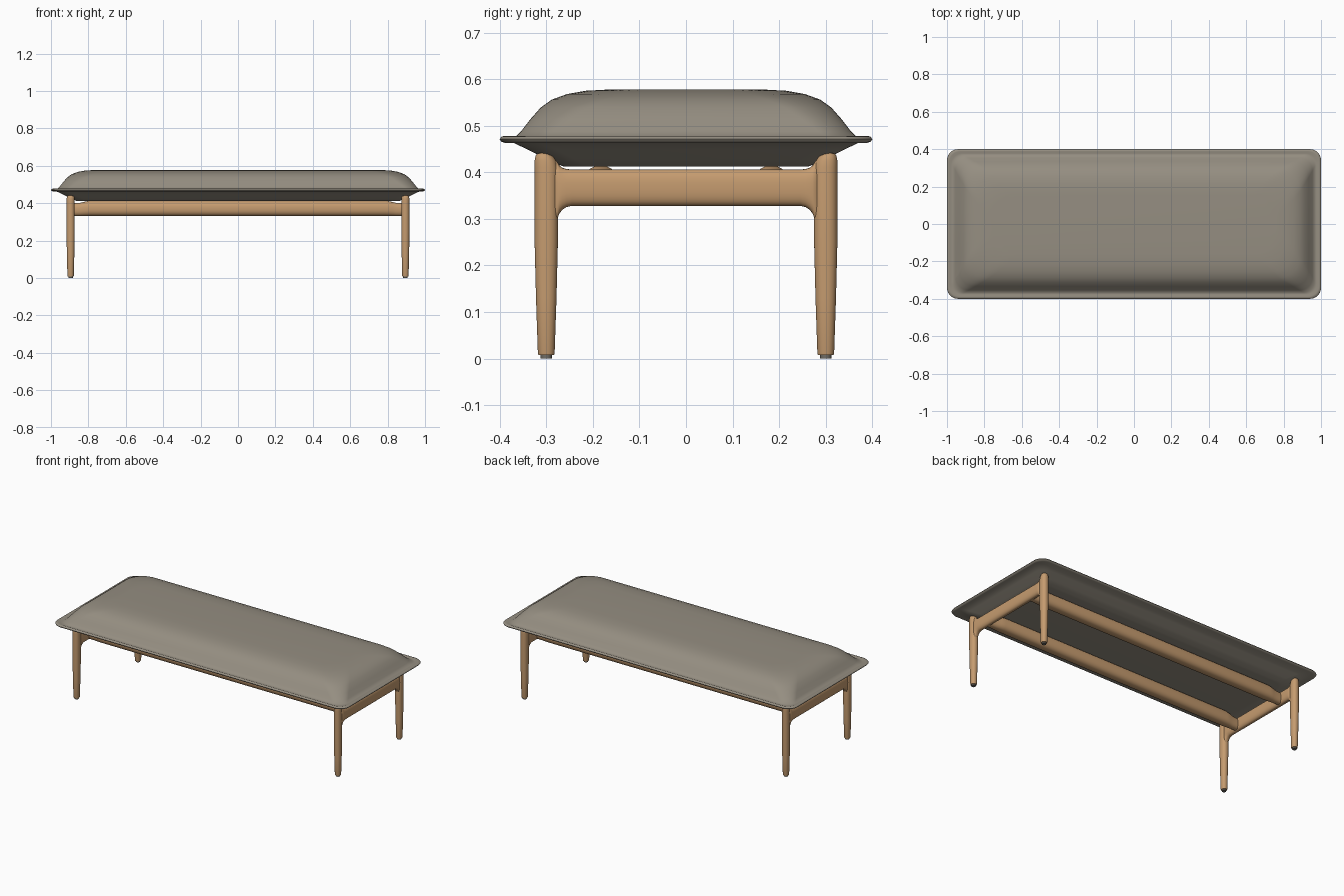
import bpy, bmesh, math

if "Cube" in bpy.data.objects:
    bpy.data.objects.remove(bpy.data.objects["Cube"])


def material(name, rgb):
    m = bpy.data.materials.new(name)
    m.use_nodes = True
    m.diffuse_color = (*rgb, 1)
    m.node_tree.nodes["Principled BSDF"].inputs["Base Color"].default_value = (*rgb, 1)
    return m


WOOD = material("oak wood", (0.56, 0.33, 0.16))
FABRIC = material("grey fabric", (0.30, 0.27, 0.22))
GLIDE = material("grey glide", (0.16, 0.15, 0.13))


def loft(name, rings, mat, angle=50):
    """Skin a list of closed rings and cap both ends."""
    bm = bmesh.new()
    loops = [[bm.verts.new(p) for p in ring] for ring in rings]
    for low, high in zip(loops, loops[1:]):
        for i in range(len(low)):
            j = (i + 1) % len(low)
            bm.faces.new((low[i], low[j], high[j], high[i]))
    bm.faces.new(loops[0])
    bm.faces.new(loops[-1])
    bmesh.ops.recalc_face_normals(bm, faces=bm.faces)
    mesh = bpy.data.meshes.new(name)
    bm.to_mesh(mesh)
    bm.free()
    mesh.materials.append(mat)
    ob = bpy.data.objects.new(name, mesh)
    bpy.context.collection.objects.link(ob)
    bpy.ops.object.select_all(action="DESELECT")
    ob.select_set(True)
    bpy.context.view_layer.objects.active = ob
    bpy.ops.object.shade_smooth_by_angle(angle=math.radians(angle))


def oval(u0, u1, v0, v1, power, steps=32):
    """Superellipse filling the given box."""
    pts = []
    for k in range(steps):
        c, s = math.cos(2 * math.pi * k / steps), math.sin(2 * math.pi * k / steps)
        cu = math.copysign(abs(c) ** (2 / power), c)
        sv = math.copysign(abs(s) ** (2 / power), s)
        pts.append(((u0 + u1 + (u1 - u0) * cu) / 2, (v0 + v1 + (v1 - v0) * sv) / 2))
    return pts


# Leg sections: height, inner y, outer y, half thickness in x
leg = [(0.008, 0.283, 0.317, 0.016), (0.012, 0.282, 0.318, 0.017),
       (0.13, 0.278, 0.322, 0.020), (0.25, 0.275, 0.325, 0.022),
       (0.41, 0.275, 0.325, 0.022), (0.425, 0.279, 0.325, 0.021),
       (0.435, 0.286, 0.323, 0.019), (0.440, 0.293, 0.319, 0.015),
       (0.442, 0.300, 0.312, 0.008)]
# Cross bar sections, flaring into the leg: y, bottom, top, half thickness
bar = [(0.245, 0.328, 0.406, 0.0205), (0.257, 0.325, 0.407, 0.0205),
       (0.266, 0.319, 0.410, 0.0205), (0.272, 0.311, 0.415, 0.020),
       (0.277, 0.298, 0.423, 0.019), (0.287, 0.285, 0.432, 0.012)]
bar = [(-y, *rest) for y, *rest in reversed(bar)] + bar

for side, sx in (("left", 0.895), ("right", -0.895)):
    loft(side + "_cross_bar",
         [[(x, y, z) for x, z in oval(sx - h, sx + h, low, top, 2.5)]
          for y, low, top, h in bar], WOOD)
    for end, sy in (("front", -1), ("back", 1)):
        loft(f"{side}_{end}_leg",
             [[(x, sy * y, z) for x, y in oval(sx - h, sx + h, inner, outer, 2.2)]
              for z, inner, outer, h in leg], WOOD)
        # Glide under the leg
        loft(f"{side}_{end}_glide",
             [[(sx + x, sy * 0.3 + y, z) for x, y in oval(-0.012, 0.012, -0.012, 0.012, 2)]
              for z in (0, 0.01)], GLIDE)

# Long rounded rails, lowered and narrowed at both ends: x, top, half width
rail = [(0.79, 0.414, 0.036), (0.82, 0.408, 0.032), (0.845, 0.402, 0.027), (0.89, 0.399, 0.025)]
rail = [(-x, *rest) for x, *rest in reversed(rail)] + rail
for end, cy in (("front", -0.183), ("back", 0.183)):
    loft(end + "_rail",
         [[(x, y, z) for y, z in oval(cy - w, cy + w, 0.331, top, 2.4)]
          for x, top, w in rail], WOOD)


# Cushion: rounded rectangles lofted from the underside, round the seam, to the top
def rounded_rect(hx, hy, r, steps=10):
    pts = []
    for q, (cx, cy) in enumerate(((1, 1), (-1, 1), (-1, -1), (1, -1))):
        for k in range(steps + 1):
            a = math.pi / 2 * (q + k / steps)
            pts.append((cx * (hx - r) + r * math.cos(a), cy * (hy - r) + r * math.sin(a)))
    return pts


# Inset from the outer edge, height, corner radius
under = [(0.15, 0.412, 0.06), (0.135, 0.413, 0.06), (0.10, 0.428, 0.06),
         (0.06, 0.449, 0.06), (0.03, 0.463, 0.06), (0.012, 0.463, 0.06)]
over = [(0.003, 0.466, 0.06), (0.0, 0.471, 0.06), (0.004, 0.477, 0.06),
        (0.012, 0.478, 0.06), (0.022, 0.474, 0.06), (0.034, 0.476, 0.06),
        (0.046, 0.488, 0.07), (0.066, 0.514, 0.085), (0.088, 0.539, 0.10),
        (0.112, 0.556, 0.115), (0.145, 0.568, 0.125), (0.185, 0.575, 0.13),
        (0.24, 0.578, 0.13)]
loft("seat_cushion",
     [[(x, y, z) for x, y in rounded_rect(1 - d, 0.4 - d, r)] for d, z, r in under + over],
     FABRIC, 60)
